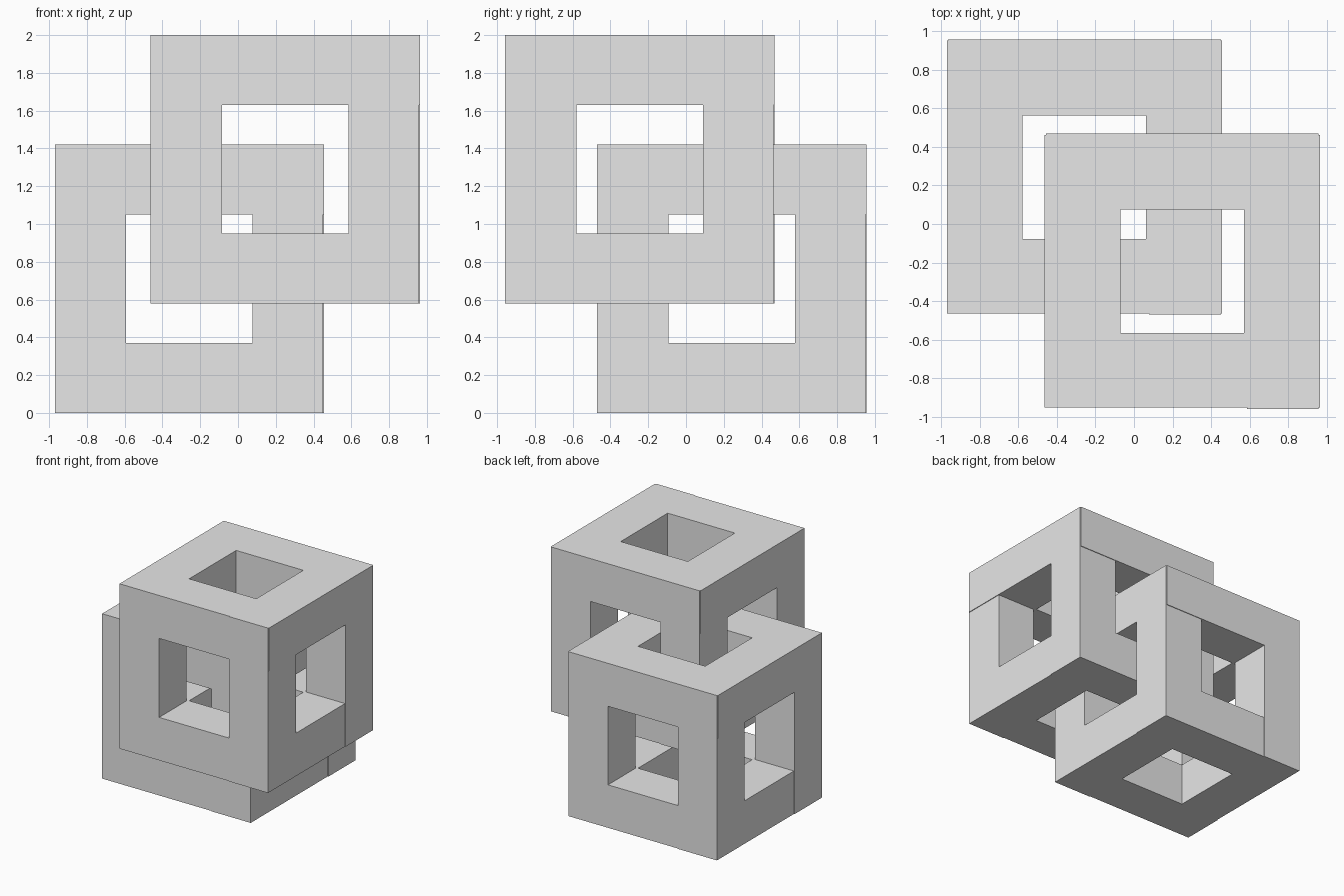
import bpy
import bmesh
from mathutils import Matrix, Vector

cube = bpy.data.objects.get("Cube")
if cube:
    bpy.data.objects.remove(cube, do_unlink=True)

HALF = 0.707     # half width of the frame core
TALL = 0.71      # half height of the frame
SIDE = 0.335     # half width of the side windows
SILL = 0.34      # half height of the side windows
SHAFT = 0.32     # half width of the vertical opening
RAISED = HALF + 0.006

grey = bpy.data.materials.new("plain_grey")
grey.use_nodes = True
grey.diffuse_color = (0.8, 0.8, 0.8, 1)
grey.node_tree.nodes["Principled BSDF"].inputs["Base Color"].default_value = (0.8, 0.8, 0.8, 1)


def add_box(bm, low, high):
    low, high = Vector(low), Vector(high)
    move = Matrix.Translation((low + high) / 2)
    bmesh.ops.create_cube(bm, size=1, matrix=move @ Matrix.Diagonal((high - low).to_4d()))


def make_object(name, boxes, center):
    bm = bmesh.new()
    for low, high in boxes:
        add_box(bm, low, high)
    mesh = bpy.data.meshes.new(name)
    bm.to_mesh(mesh)
    bm.free()
    mesh.materials.append(grey)
    obj = bpy.data.objects.new(name, mesh)
    obj.location = center
    bpy.context.collection.objects.link(obj)
    return obj


def centred(x, y, z):
    return (-x, -y, -z), (x, y, z)


def make_frame(name, center):
    # Solid block opened along all three axes
    core = make_object(name, [centred(HALF, HALF, TALL)], center)
    openings = [centred(1, SIDE, SILL), centred(SIDE, 1, SILL), centred(SHAFT, SHAFT, 1)]
    for opening in openings:
        cutter = make_object("opening_cutter", [opening], center)
        cutter.hide_render = True
        cut = core.modifiers.new("opening", "BOOLEAN")
        cut.operation = "DIFFERENCE"
        cut.solver = "EXACT"
        cut.object = cutter
        bpy.context.view_layer.objects.active = core
        bpy.ops.object.modifier_apply(modifier=cut.name)
        bpy.data.objects.remove(cutter, do_unlink=True)

    # Slightly raised board faces: front post, then L shapes on the other sides
    facing = [
        ((SIDE, -RAISED, -TALL), (HALF, -HALF, TALL)),
        ((HALF, -HALF, SILL), (RAISED, HALF, TALL)),
        ((HALF, SIDE, -TALL), (RAISED, HALF, SILL)),
        ((-RAISED, -HALF, SILL), (-HALF, HALF, TALL)),
        ((-RAISED, -HALF, -TALL), (-HALF, -SIDE, SILL)),
        ((-HALF, HALF, SILL), (HALF, RAISED, TALL)),
        ((-HALF, HALF, -TALL), (-SIDE, RAISED, SILL)),
    ]
    make_object(name + "_facing", facing, center)


# Two interlocked open cubes
make_frame("lower_frame", (-0.257, 0.243, 0.71))
make_frame("upper_frame", (0.25, -0.245, 1.29))
